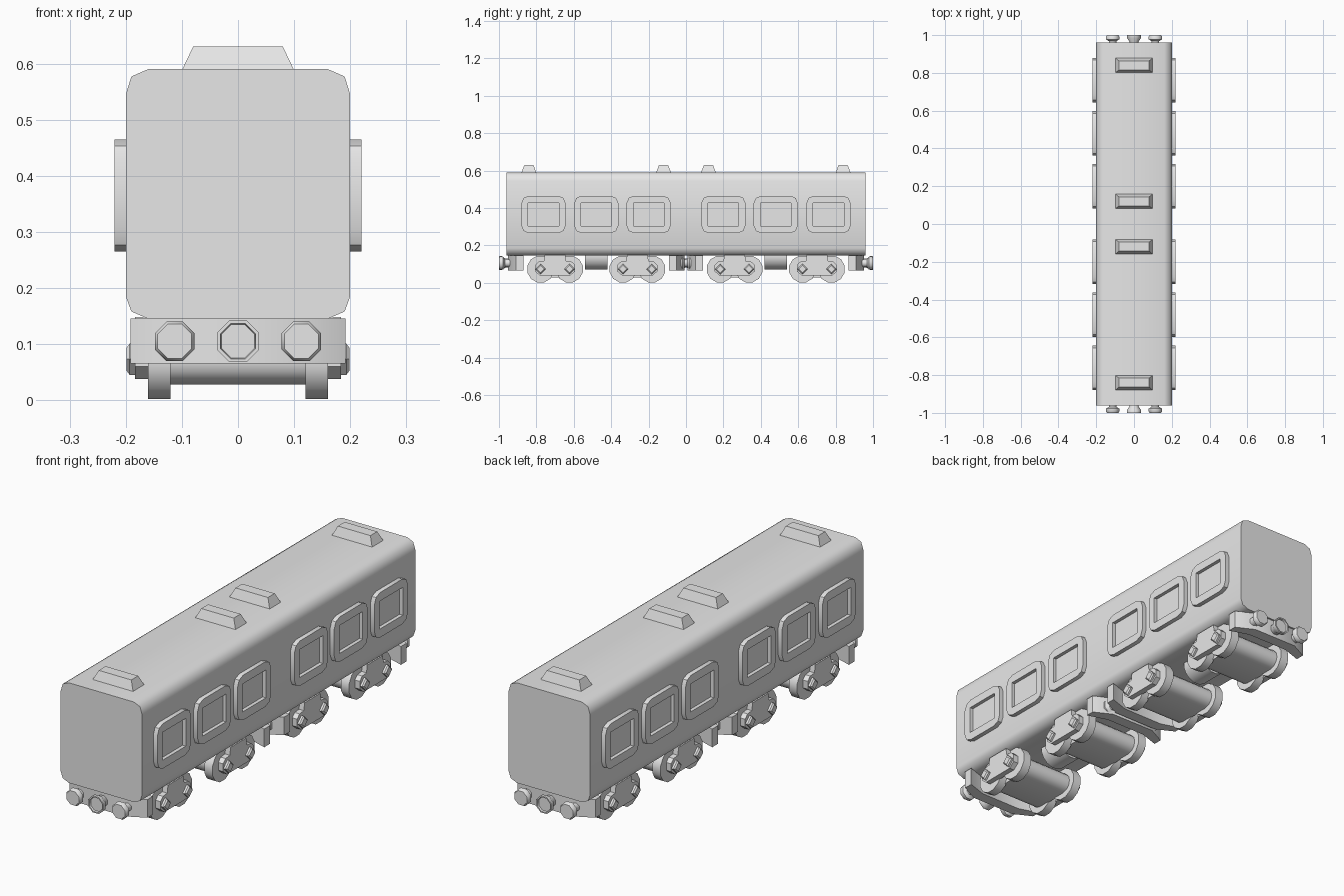
import bpy, bmesh, math

if "Cube" in bpy.data.objects:
    bpy.data.objects.remove(bpy.data.objects["Cube"])

grey = bpy.data.materials.new("plain grey")
grey.diffuse_color = (0.8, 0.8, 0.8, 1)
grey.use_nodes = True
grey.node_tree.nodes["Principled BSDF"].inputs["Base Color"].default_value = grey.diffuse_color


def loft(name, rings, angle=50):
    """Skin a list of equal-length point rings and cap both ends."""
    bm = bmesh.new()
    loops = [[bm.verts.new(p) for p in ring] for ring in rings]
    n = len(loops[0])
    for a, b in zip(loops, loops[1:]):
        for i in range(n):
            j = (i + 1) % n
            bm.faces.new((a[i], a[j], b[j], b[i]))
    bm.faces.new(loops[0][::-1])
    bm.faces.new(loops[-1])
    bmesh.ops.remove_doubles(bm, verts=bm.verts[:], dist=1e-4)
    bmesh.ops.recalc_face_normals(bm, faces=bm.faces[:])
    me = bpy.data.meshes.new(name)
    bm.to_mesh(me)
    bm.free()
    me.shade_smooth()
    me.set_sharp_from_angle(angle=math.radians(angle))
    me.materials.append(grey)
    ob = bpy.data.objects.new(name, me)
    bpy.context.collection.objects.link(ob)
    return ob


def along_x(outline, x):
    return [(x, a, b) for a, b in outline]


def along_y(outline, y):
    return [(a, y, b) for a, b in outline]


def along_z(outline, z):
    return [(a, b, z) for a, b in outline]


def circle(cx, cy, r, n, turn=0.5):
    return [(cx + r * math.cos((i + turn) * 2 * math.pi / n),
             cy + r * math.sin((i + turn) * 2 * math.pi / n)) for i in range(n)]


def rounded(cx, cy, hw, hh, r):
    """Rectangle outline with three points on every corner."""
    pts = []
    for k, (sx, sy) in enumerate(((1, 1), (-1, 1), (-1, -1), (1, -1))):
        for t in (0, 45, 90):
            a = math.radians(k * 90 + t)
            pts.append((cx + sx * (hw - r) + r * math.cos(a),
                        cy + sy * (hh - r) + r * math.sin(a)))
    return pts


def rect(cx, cy, hw, hh):
    return [(cx + hw, cy + hh), (cx - hw, cy + hh), (cx - hw, cy - hh), (cx + hw, cy - hh)]


# Carriage body
half = [(0.16, 0.145), (0.19, 0.158), (0.2, 0.185), (0.2, 0.545), (0.19, 0.577), (0.16, 0.59)]
section = half + [(-x, z) for x, z in reversed(half)]
loft("body", [along_y(section, -0.96), along_y(section, 0.96)])

# Window frames with recessed panes
for s in (-1, 1):
    for y in (-0.762, -0.48, -0.2, 0.2, 0.48, 0.762):
        outer = rounded(y, 0.365, 0.118, 0.1, 0.04)
        inner = rounded(y, 0.365, 0.082, 0.062, 0)
        loft("window", [along_x(outer, s * 0.195), along_x(outer, s * 0.22),
                        along_x(inner, s * 0.22), along_x(inner, s * 0.204)], 40)

# Roof vents
for y in (-0.84, -0.12, 0.12, 0.84):
    loft("roof_vent", [along_z(rect(0, y, 0.1, 0.04), 0.588),
                       along_z(rect(0, y, 0.08, 0.024), 0.63)], 30)


def bogie(y):
    # Transverse drum housing joining both axles
    c, r = 0.077, 0.045
    arc = [math.radians(a) for a in range(-90, 91, 30)]
    hull = ([(y + c + r * math.cos(a), 0.073 + r * math.sin(a)) for a in arc]
            + [(y - c - r * math.cos(a), 0.073 - r * math.sin(a)) for a in arc])
    loft("axle_drum", [along_x(hull, -0.125), along_x(hull, 0.125)])
    # Side frame with raised centre
    plate = [(-0.08, 0.038), (0.08, 0.038), (0.107, 0.06), (0.107, 0.095), (0.09, 0.112),
             (0.06, 0.115), (0.055, 0.148), (-0.055, 0.148), (-0.06, 0.115),
             (-0.09, 0.112), (-0.107, 0.095), (-0.107, 0.06)]
    plate = [(y + a, z) for a, z in plate]
    for s in (-1, 1):
        loft("bogie_frame", [along_x(plate, s * 0.155), along_x(plate, s * 0.184)], 20)
        for wy in (y - c, y + c):
            wheel = circle(wy, 0.073, 0.0735, 12)
            loft("wheel", [along_x(wheel, s * 0.12), along_x(wheel, s * 0.16)])
            # Diamond axle boxes
            loft("axle_box", [along_x(circle(wy, 0.073, 0.028, 4, 0), s * 0.18),
                              along_x(circle(wy, 0.073, 0.028, 4, 0), s * 0.193),
                              along_x(circle(wy, 0.073, 0.02, 4, 0), s * 0.199)], 20)


def buffer(name, x, y, d, profile):
    """Turned octagonal part pointing along d."""
    loft(name, [along_y(circle(x, 0.105, r, 8), y + d * t) for t, r in profile])


def end_gear(y, d):
    # Bent end beam, set back at both sides
    front = [(-0.192, -0.05), (-0.11, -0.008), (0.11, -0.008), (0.192, -0.05)]
    back = [(0.192, -0.09), (0.1, -0.06), (-0.1, -0.06), (-0.192, -0.09)]
    plan = [(x, y + d * t) for x, t in front + back]
    loft("end_beam", [along_z(plan, 0.065), along_z(plan, 0.146)], 40)
    # Side buffers and centre coupler
    for x in (-0.113, 0.113):
        buffer("buffer", x, y, d, [(-0.03, 0.022), (0.008, 0.022), (0.018, 0.038),
                                   (0.032, 0.038), (0.04, 0.033)])
    buffer("coupler", 0, y, d, [(-0.03, 0.026), (0.005, 0.026), (0.025, 0.04),
                                (0.04, 0.04), (0.04, 0.034), (0.032, 0.032)])


# Two matching sets of running gear
for s in (-1, 1):
    mid = s * 0.48
    for off in (-0.22, 0.22):
        bogie(mid + off)
    end_gear(s * 0.96, s)
    end_gear(0, -s)
    # Underfloor tank between the bogies
    tank = circle(0, 0.142, 0.072, 16)
    loft("underfloor_tank", [along_y(tank, mid - 0.06), along_y(tank, mid + 0.06)])
